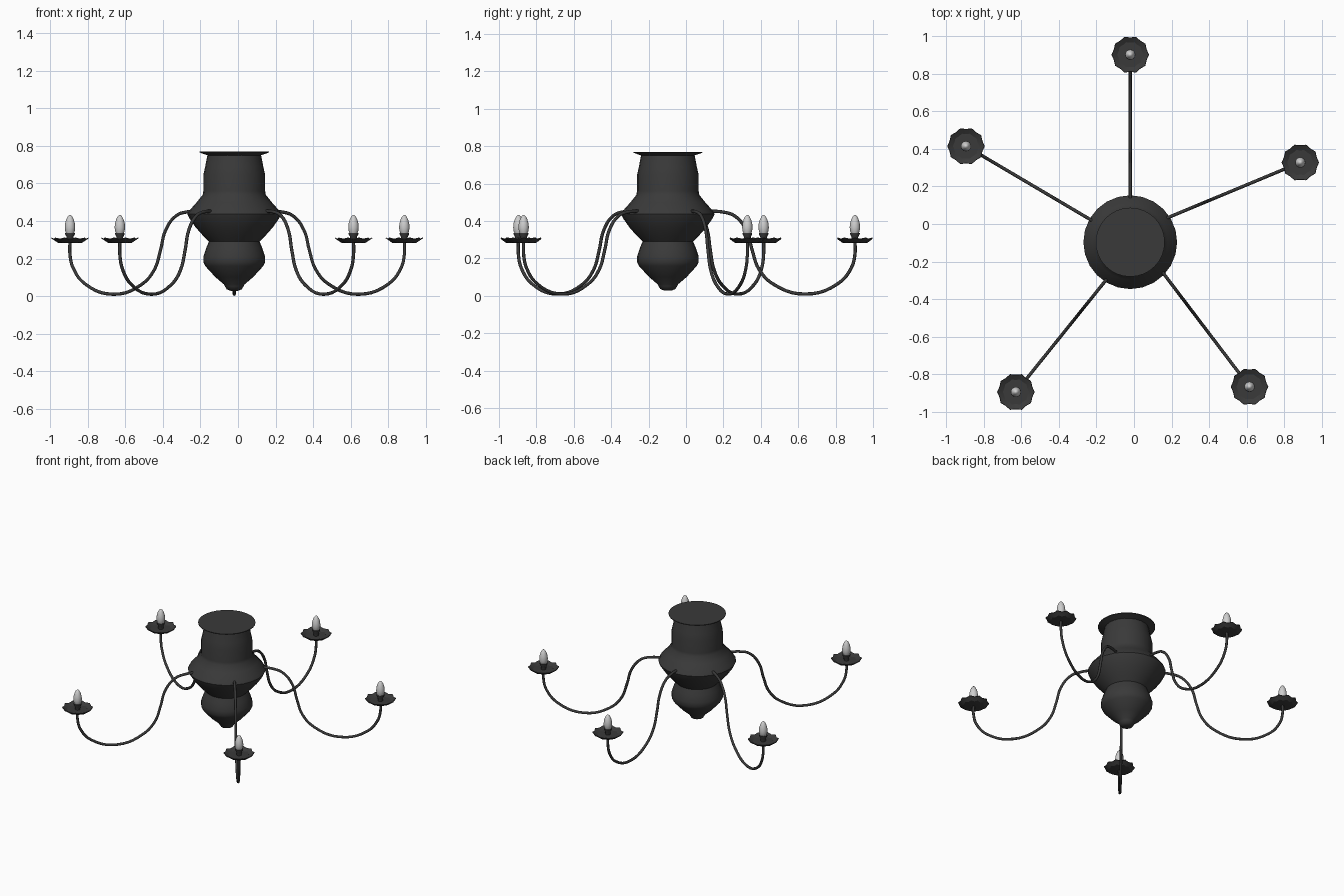
import bpy, bmesh, math
from mathutils import Vector

if "Cube" in bpy.data.objects:
    bpy.data.objects.remove(bpy.data.objects["Cube"])


def material(name, v):
    m = bpy.data.materials.new(name)
    m.diffuse_color = (v, v, v, 1)
    m.use_nodes = True
    m.node_tree.nodes["Principled BSDF"].inputs["Base Color"].default_value = m.diffuse_color
    return m


IRON = material("dark_iron", 0.042)
GLASS = material("pale_bulb", 0.62)


def lathe(name, profile, center, segs, mat, ruffle=None, angle=40):
    """Spin (radius, z) points around a vertical axis; ruffle(i, r, z) may vary them."""
    bm = bmesh.new()
    rings = []
    for r, z in profile:
        ring = []
        for i in range(segs):
            a = 2 * math.pi * i / segs
            rr, zz = ruffle(i, r, z) if ruffle else (r, z)
            ring.append(bm.verts.new((center[0] + rr * math.cos(a),
                                      center[1] + rr * math.sin(a), zz)))
        rings.append(ring)
    for lo, hi in zip(rings, rings[1:]):
        for i in range(segs):
            j = (i + 1) % segs
            bm.faces.new((lo[i], lo[j], hi[j], hi[i]))
    bm.faces.new(rings[0][::-1])
    bm.faces.new(rings[-1])
    bmesh.ops.recalc_face_normals(bm, faces=bm.faces)
    me = bpy.data.meshes.new(name)
    bm.to_mesh(me)
    bm.free()
    me.materials.append(mat)
    ob = bpy.data.objects.new(name, me)
    bpy.context.collection.objects.link(ob)
    smooth(ob, angle)
    return ob


def select(ob):
    bpy.ops.object.select_all(action='DESELECT')
    ob.select_set(True)
    bpy.context.view_layer.objects.active = ob


def smooth(ob, angle):
    select(ob)
    bpy.ops.object.shade_smooth_by_angle(angle=math.radians(angle))


def arm(name, start, end):
    """S-shaped tube in the vertical plane between start and end."""
    path = [(-0.08, .452), (0, .452), (.06, .449), (.15, .428), (.235, .35), (.275, .245),
            (.325, .14), (.43, .06), (.65, .0095), (.88, .065), (.975, .15), (1, .22), (1, .30)]
    cu = bpy.data.curves.new(name, 'CURVE')
    cu.dimensions = '3D'
    cu.bevel_depth = 0.0088
    cu.bevel_resolution = 2
    cu.resolution_u = 5
    cu.use_fill_caps = True
    sp = cu.splines.new('BEZIER')
    sp.bezier_points.add(len(path) - 1)
    s, e = Vector(start), Vector(end)
    for p, (t, z) in zip(sp.bezier_points, path):
        q = s.lerp(e, t) if t >= 0 else s + (e - s) * t
        p.co = (q.x, q.y, z)
        p.handle_left_type = p.handle_right_type = 'AUTO'
    cu.materials.append(IRON)
    ob = bpy.data.objects.new(name, cu)
    bpy.context.collection.objects.link(ob)
    select(ob)
    bpy.ops.object.convert(target='MESH')
    smooth(bpy.context.object, 50)


# central turned body with ceiling plate and bottom knob
C = (-0.02, -0.097)
lathe("body", [(.02, .028), (.04, .036), (.05, .052), (.055, .062), (.10, .10), (.155, .16),
               (.165, .18), (.165, .21), (.15, .255), (.135, .29), (.165, .32), (.205, .365),
               (.24, .415), (.25, .437), (.24, .455), (.20, .50), (.168, .54), (.165, .56),
               (.165, .645), (.155, .69), (.143, .752)], C, 24, IRON)
lathe("ceiling_plate", [(.142, .750), (.184, .765), (.184, .770)], C, 32, IRON, angle=15)

# arm start points on the body, and candle positions
ARMS = [((-.02, .145), (-.02, .903)),
        ((.188, .037), (.887, .328)),
        ((.162, -.27), (.616, -.868)),
        ((-.15, -.30), (-.63, -.896)),
        ((-.23, .022), (-.896, .415))]


def scallop(i, r, z):
    # petal rim: only the wide rings are waved
    if r < .06:
        return r, z
    k = i % 2
    return r * (1 - .08 * k), z - .006 * k


for n, (s, e) in enumerate(ARMS, 1):
    arm(f"arm_{n}", s, e)
    # petal-edged drip dish
    lathe(f"drip_dish_{n}", [(.015, .282), (.05, .283), (.072, .289), (.10, .308), (.098, .312),
                             (.07, .297), (.05, .294), (.015, .294)],
          e, 20, IRON, scallop, 25)
    # bulb socket
    lathe(f"socket_{n}", [(.016, .285), (.018, .315), (.026, .330), (.026, .336), (.018, .338)],
          e, 12, IRON)
    # flame-shaped bulb
    lathe(f"bulb_{n}", [(.019, .330), (.025, .345), (.028, .365), (.026, .387), (.020, .408),
                        (.012, .424), (.004, .432)], e, 16, GLASS, angle=60)
